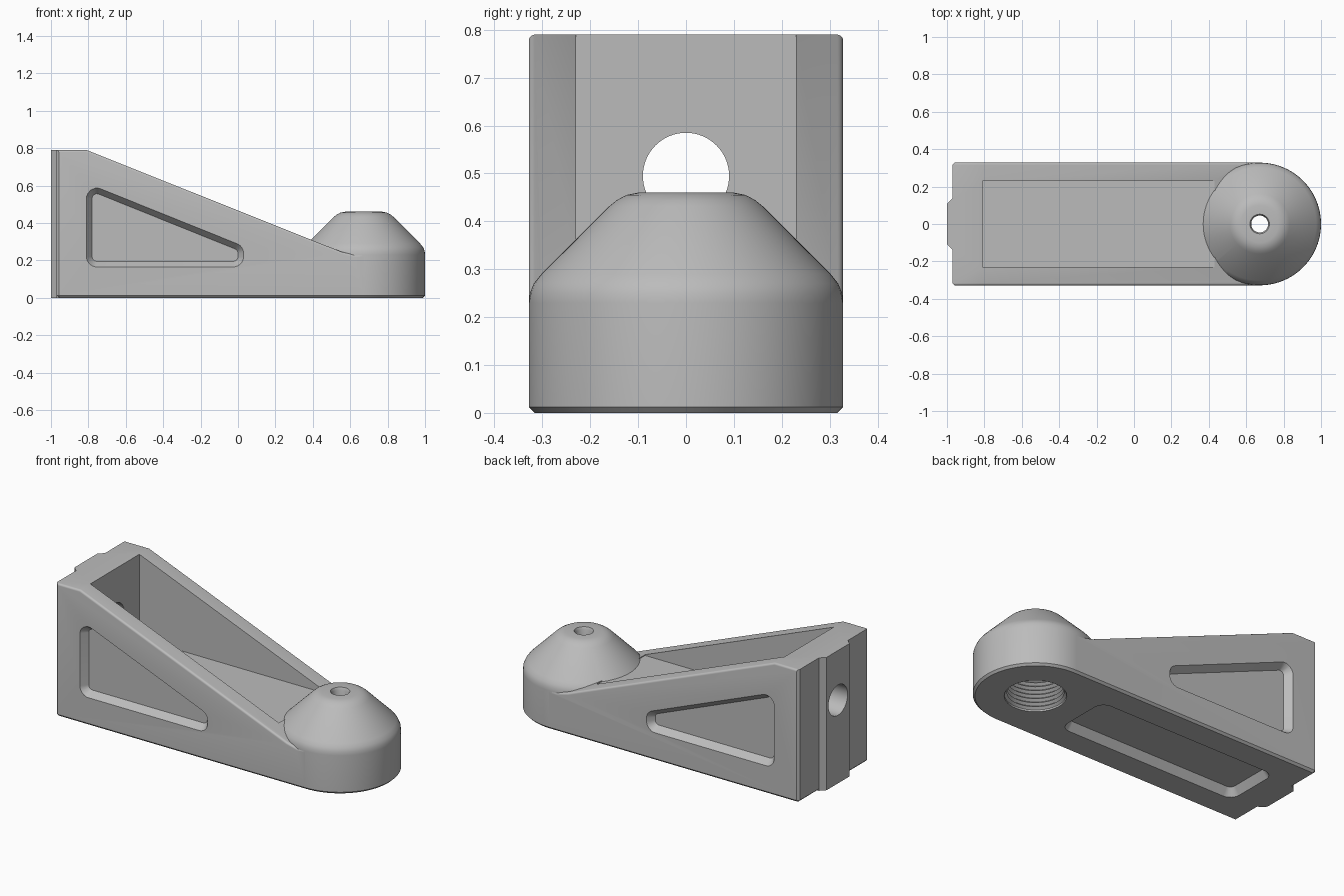
import bpy, bmesh, math
from mathutils import Vector, Matrix

cube = bpy.data.objects.get("Cube")
if cube:
    bpy.data.objects.remove(cube, do_unlink=True)

HALF = 0.328          # half width, also the radius of the round end
BOSS_X = 0.672        # centre of the round end

grey = bpy.data.materials.new("plain_grey")
grey.use_nodes = True
grey.diffuse_color = (0.5, 0.5, 0.5, 1)
grey.node_tree.nodes["Principled BSDF"].inputs["Base Color"].default_value = grey.diffuse_color


def make(name, bm):
    bmesh.ops.recalc_face_normals(bm, faces=bm.faces)
    mesh = bpy.data.meshes.new(name)
    bm.to_mesh(mesh)
    bm.free()
    mesh.materials.append(grey)
    obj = bpy.data.objects.new(name, mesh)
    bpy.context.collection.objects.link(obj)
    return obj


def loft(loops):
    """Closed solid through matching loops of points."""
    bm = bmesh.new()
    rings = [[bm.verts.new(p) for p in loop] for loop in loops]
    n = len(rings[0])
    for low, high in zip(rings, rings[1:]):
        for i in range(n):
            j = (i + 1) % n
            bm.faces.new((low[i], low[j], high[j], high[i]))
    bm.faces.new(rings[0][::-1])
    bm.faces.new(rings[-1])
    return bm


def lathe(profile, steps=96):
    """Solid turned about the vertical axis of the round end."""
    bm = bmesh.new()
    verts = [bm.verts.new((BOSS_X + r, 0, z)) for r, z in profile]
    edges = [bm.edges.new(pair) for pair in zip(verts, verts[1:])]
    bmesh.ops.spin(bm, geom=verts + edges, cent=(BOSS_X, 0, 0), axis=(0, 0, 1),
                   angle=math.tau, steps=steps, use_duplicate=False)
    bmesh.ops.remove_doubles(bm, verts=bm.verts, dist=0.0002)
    return bm


def combine(target, tool, operation):
    mod = target.modifiers.new(operation, 'BOOLEAN')
    mod.operation = operation
    mod.solver = 'EXACT'
    mod.object = tool
    bpy.context.view_layer.objects.active = target
    bpy.ops.object.modifier_apply(modifier=mod.name)
    bpy.data.objects.remove(tool, do_unlink=True)


def rounded(corners, radius, inset, steps=6):
    """Counter-clockwise polygon with round corners, moved inwards by inset."""
    pts = [Vector(c) for c in corners]
    out = []
    for i, p in enumerate(pts):
        a = (pts[i - 1] - p).normalized()
        b = (pts[(i + 1) % len(pts)] - p).normalized()
        centre = p + (a + b) / math.sin(a.angle(b)) * radius
        n1, n2 = Vector((-a.y, a.x)), Vector((b.y, -b.x))
        for k in range(steps + 1):
            normal = n1.lerp(n2, k / steps).normalized()
            out.append(centre + normal * (radius - inset))
    return out


def pocket(corners, radius, place, inset, depth):
    """Cutter for a shallow recess with sloping walls."""
    layers = ((0, -0.05), (0, 0), (inset, depth))
    return make("pocket_cutter", loft([[place(p.x, p.y, d) for p in rounded(corners, radius, i)]
                                       for i, d in layers]))


def bevel(bm, rule, size, segments):
    chosen = [e for e in bm.edges if rule(e.verts[0].co, e.verts[1].co)]
    bmesh.ops.bevel(bm, geom=chosen, offset=size, segments=segments, profile=0.5,
                    affect='EDGES', clamp_overlap=True)


# Sloping arm with chamfered base and rounded upper edges
side = [(-0.97, 0), (BOSS_X, 0), (BOSS_X, 0.23), (0.62, 0.23), (0.55, 0.247),
        (-0.81, 0.79), (-0.97, 0.79)]
bm = loft([[(x, y, z) for x, z in side] for y in (-HALF, HALF)])


def base_edge(a, b):
    at_end = max(a.x, b.x) < -0.96
    on_side = a.y * b.y > 0
    flat = max(a.z, b.z) < 0.001
    return (flat and (on_side or at_end)) or (at_end and on_side and abs(a.z - b.z) > 0.1)


def top_edge(a, b):
    return (a.y * b.y > 0 and min(abs(a.y), abs(b.y)) > HALF - 0.001
            and min(a.z, b.z) > 0.22 and abs(a.x - b.x) > 0.02)


bevel(bm, base_edge, 0.012, 1)
bevel(bm, top_edge, 0.032, 5)
arm = make("bracket_arm", bm)

# Open trough in the top of the arm
trough = [(-0.81, -0.23), (0.43, -0.23), (0.43, 0.23), (-0.81, 0.23)]
combine(arm, make("trough_cutter", loft([[(x, y, z) for x, y in trough] for z in (0.29, 1)])),
        'DIFFERENCE')

# Rib on the mounting face
rib = [(-0.95, -0.137), (-0.95, 0.137), (-0.97, 0.137), (-1, 0.107), (-1, -0.107), (-0.97, -0.137)]
combine(arm, make("mounting_rib", loft([[(x, y, z) for x, y in rib] for z in (0, 0.79)])), 'UNION')

# Conical boss on the round end
boss = [(0, 0), (HALF - 0.012, 0), (HALF, 0.012), (HALF, 0.23), (0.326, 0.25), (0.318, 0.27),
        (0.302, 0.29), (0.16, 0.432), (0.145, 0.444), (0.125, 0.455), (0.1, 0.46), (0, 0.46)]
combine(arm, make("boss", lathe(boss)), 'UNION')

# Threaded bore from below, opening into a small hole at the top
bore = [(0, -0.03), (0.165, -0.03)]
for turn in range(11):
    z = 0.01 + turn * 0.024
    bore += [(0.163, z), (0.149, z + 0.012)]
bore += [(0.149, 0.28), (0.045, 0.31), (0.045, 0.445), (0.062, 0.48), (0, 0.48)]
combine(arm, make("bore_cutter", lathe(bore, 64)), 'DIFFERENCE')

# Round hole through the mounting face
bm = bmesh.new()
bmesh.ops.create_cone(bm, cap_ends=True, segments=64, radius1=0.09, radius2=0.09, depth=0.4,
                      matrix=Matrix.Translation((-0.92, 0, 0.495)) @ Matrix.Rotation(math.pi / 2, 4, 'Y'))
combine(arm, make("mount_hole_cutter", bm), 'DIFFERENCE')

# Triangular recesses on both sides
window = [(-0.81, 0.165), (0.03, 0.165), (0.03, 0.275), (-0.81, 0.613)]
for sign in (-1, 1):
    combine(arm, pocket(window, 0.055, lambda u, v, d: (u, sign * (HALF - d), v), 0.03, 0.04),
            'DIFFERENCE')

# Long recess underneath
under = [(-0.81, -0.17), (0.36, -0.17), (0.36, 0.17), (-0.81, 0.17)]
combine(arm, pocket(under, 0.06, lambda u, v, d: (u, v, d), 0.03, 0.045), 'DIFFERENCE')

bpy.ops.object.select_all(action='DESELECT')
arm.select_set(True)
bpy.context.view_layer.objects.active = arm
bpy.ops.object.shade_smooth_by_angle(angle=math.radians(30))
